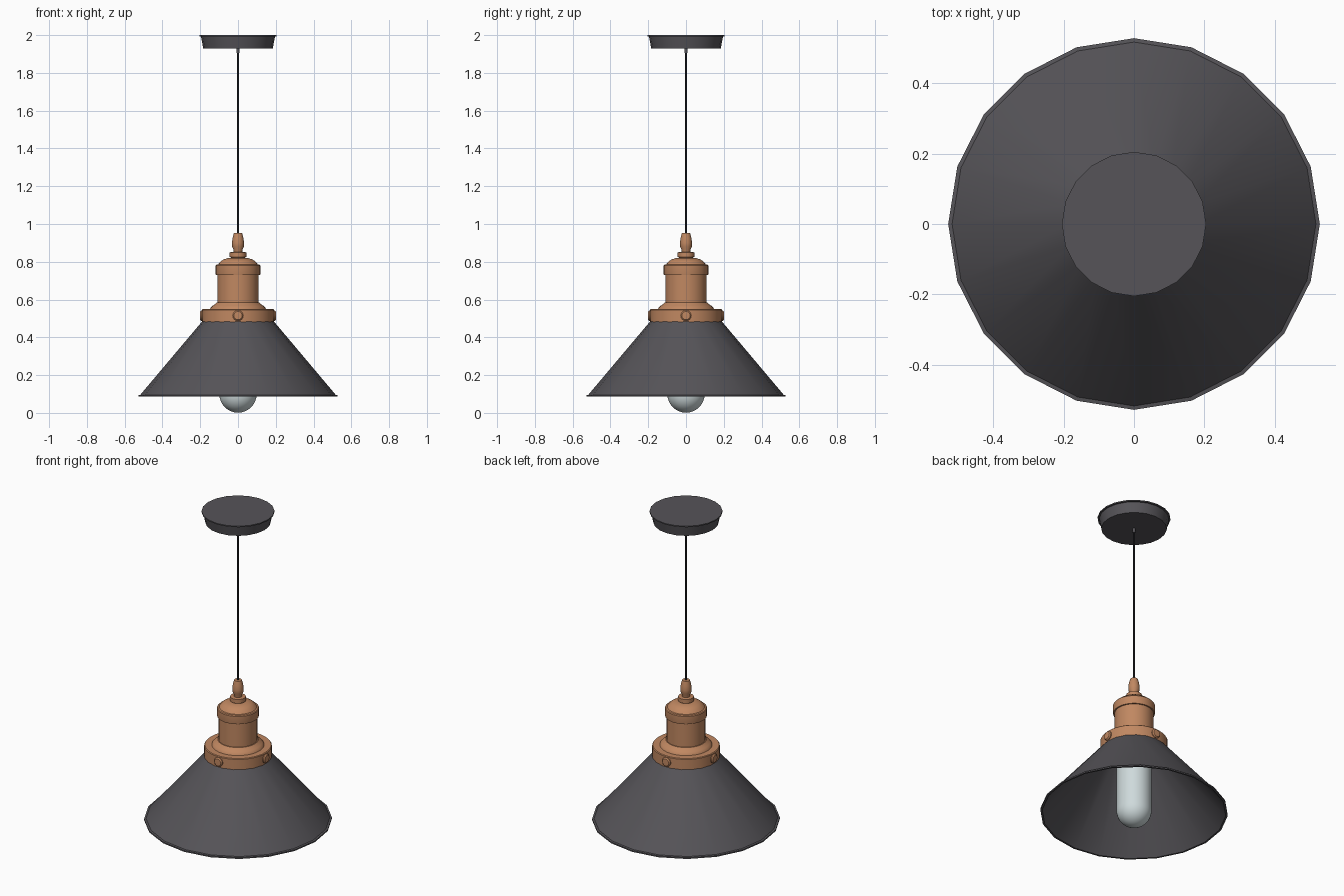
import bpy, bmesh, math
from mathutils import Matrix

if "Cube" in bpy.data.objects:
    bpy.data.objects.remove(bpy.data.objects["Cube"])


def material(name, rgb):
    m = bpy.data.materials.new(name)
    m.diffuse_color = (*rgb, 1)
    m.use_nodes = True
    m.node_tree.nodes["Principled BSDF"].inputs["Base Color"].default_value = m.diffuse_color
    return m


dark = material("charcoal metal", (0.092, 0.088, 0.098))
copper = material("copper", (0.53, 0.245, 0.12))
black = material("black cord", (0.02, 0.02, 0.025))
glass = material("pale glass", (0.62, 0.70, 0.71))


def lathe(name, profile, mat, sides=32, closed=False, matrix=None, angle=35):
    """Revolve (radius, z) points about z; radius 0 makes a pole."""
    bm = bmesh.new()
    rings = []
    for r, z in profile:
        if r == 0:
            rings.append([bm.verts.new((0, 0, z))] * sides)
        else:
            rings.append([bm.verts.new((r * math.cos(2 * math.pi * i / sides),
                                        r * math.sin(2 * math.pi * i / sides), z))
                          for i in range(sides)])
    pairs = list(zip(rings, rings[1:]))
    if closed:
        pairs.append((rings[-1], rings[0]))
    for a, b in pairs:
        for i in range(sides):
            j = (i + 1) % sides
            quad = list(dict.fromkeys((a[i], a[j], b[j], b[i])))
            if len(quad) > 2:
                bm.faces.new(quad)
    bmesh.ops.recalc_face_normals(bm, faces=bm.faces)
    if matrix:
        bm.transform(matrix)
    me = bpy.data.meshes.new(name)
    bm.to_mesh(me)
    bm.free()
    me.materials.append(mat)
    ob = bpy.data.objects.new(name, me)
    bpy.context.collection.objects.link(ob)
    bpy.ops.object.select_all(action='DESELECT')
    ob.select_set(True)
    bpy.context.view_layer.objects.active = ob
    bpy.ops.object.shade_smooth_by_angle(angle=math.radians(angle))
    return ob


# Ceiling canopy with thin lip
lathe("ceiling_canopy", [(0, 1.93), (0.184, 1.93), (0.196, 1.992), (0.205, 1.993),
                         (0.205, 2.0), (0, 2.0)], dark, 20)
lathe("cord_grip", [(0, 1.905), (0.009, 1.905), (0.009, 1.93), (0, 1.93)], dark, 12)

# Hanging cord
lathe("cord", [(0, 0.94), (0.005, 0.94), (0.005, 1.93), (0, 1.93)], black, 10)

# Copper cord finial and collar
lathe("finial", [(0, 0.84), (0.022, 0.84), (0.024, 0.865), (0.031, 0.88), (0.032, 0.90),
                 (0.029, 0.925), (0.022, 0.952), (0.005, 0.952), (0, 0.952)], copper, 20)
lathe("collar", [(0, 0.81), (0.036, 0.81), (0.036, 0.823), (0.044, 0.825), (0.044, 0.85),
                 (0.022, 0.852), (0, 0.852)], copper, 24)

# Socket cap with domed top and band
lathe("socket_cap", [(0, 0.73), (0.117, 0.73), (0.118, 0.734), (0.118, 0.779), (0.114, 0.784),
                     (0.105, 0.786), (0.092, 0.802), (0.075, 0.813), (0.05, 0.82), (0, 0.82)], copper)
lathe("socket_body", [(0, 0.56), (0.109, 0.56), (0.109, 0.735), (0, 0.735)], copper)

# Flared shoulder and shade-holding ring
lathe("shoulder", [(0, 0.54), (0.15, 0.54), (0.146, 0.555), (0.135, 0.567), (0.12, 0.577),
                   (0.114, 0.584), (0, 0.584)], copper)
lathe("shade_ring", [(0, 0.50), (0.18, 0.50), (0.18, 0.48), (0.19, 0.48), (0.19, 0.546),
                     (0.186, 0.55), (0, 0.55)], copper, 40)

# Four thumb screws round the ring
for k in range(4):
    m = (Matrix.Rotation(k * math.pi / 2, 4, 'Z') @ Matrix.Translation((0, 0, 0.515))
         @ Matrix.Rotation(math.pi / 2, 4, 'Y'))
    lathe(f"screw_{k + 1}", [(0, 0.17), (0.028, 0.17), (0.028, 0.194), (0.022, 0.2), (0, 0.201)],
          copper, 16, matrix=m)

# Conical shade: thin twenty-sided shell with a rim
lathe("shade", [(0.185, 0.49), (0.517, 0.096), (0.528, 0.094), (0.528, 0.086),
                (0.517, 0.086), (0.176, 0.49)], dark, 20, closed=True)

# Bulb: tube with a round lower end
arc = [(0.099 * math.sin(math.radians(a)), 0.1 - 0.099 * math.cos(math.radians(a)))
       for a in range(0, 91, 10)]
lathe("bulb", [(0, 0.001)] + arc[1:] + [(0.099, 0.40), (0.06, 0.45), (0, 0.45)], glass, 32)
lathe("bulb_socket", [(0, 0.42), (0.07, 0.42), (0.07, 0.50), (0, 0.50)], copper, 24)
